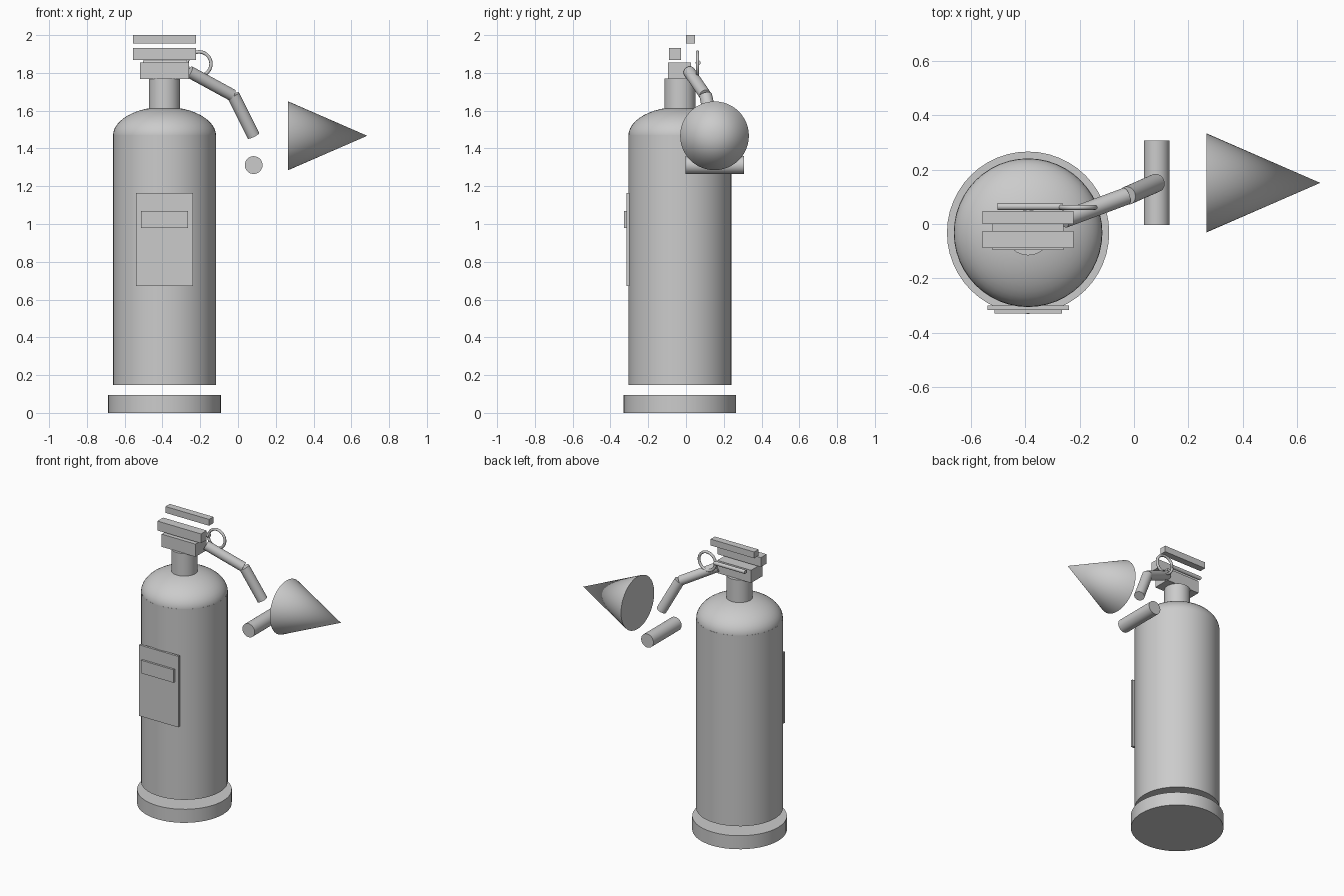
import bpy
from math import pi, radians
from mathutils import Vector

if "Cube" in bpy.data.objects:
    bpy.data.objects.remove(bpy.data.objects["Cube"])

CX, CY = -0.389, -0.032  # vertical axis of the tank


def finish(name, smooth=True):
    ob = bpy.context.object
    ob.name = name
    if smooth:
        bpy.ops.object.shade_smooth_by_angle(angle=radians(35))
    return ob


def box(name, x, y, z):
    """Box from (min, max) pairs."""
    bpy.ops.mesh.primitive_cube_add(size=1, location=[(a + b) / 2 for a, b in (x, y, z)])
    ob = finish(name, False)
    ob.scale = [b - a for a, b in (x, y, z)]
    bpy.ops.object.transform_apply(location=False, rotation=False, scale=True)
    return ob


def rod(name, a, b, r, tip=None, segs=48):
    """Cylinder from a to b, or a cone when tip is given."""
    a, b = Vector(a), Vector(b)
    d = b - a
    bpy.ops.mesh.primitive_cone_add(
        vertices=segs, radius1=r, radius2=r if tip is None else tip, depth=d.length,
        location=(a + b) / 2, rotation=d.to_track_quat('Z', 'Y').to_euler())
    return finish(name)


# Tank: foot ring, body, domed shoulder and neck
rod("base_ring", (CX, CY, 0), (CX, CY, 0.094), 0.298)
rod("tank_body", (CX, CY, 0.148), (CX, CY, 1.472), 0.273)
bpy.ops.mesh.primitive_uv_sphere_add(segments=48, ring_count=24, radius=1, location=(CX, CY, 1.467))
dome = finish("tank_shoulder")
dome.scale = (0.273, 0.273, 0.153)
bpy.ops.object.transform_apply(location=False, rotation=False, scale=True)
rod("neck", (CX, CY, 1.59), (CX, CY, 1.769), 0.083)

# Valve and squeeze handles
box("valve_block", (-0.519, -0.259), (-0.096, 0.027), (1.767, 1.855))
box("lower_handle", (-0.557, -0.222), (-0.089, -0.026), (1.868, 1.933))
box("upper_handle", (-0.557, -0.222), (0.0, 0.047), (1.956, 2.0))

# Safety pin and pull ring
rod("safety_pin", (-0.502, 0.064, 1.853), (-0.262, 0.064, 1.853), 0.013, segs=24)
bpy.ops.mesh.primitive_torus_add(
    major_radius=0.063, minor_radius=0.009, major_segments=48, minor_segments=12,
    location=(-0.206, 0.061, 1.848), rotation=(pi / 2, 0, 0))
finish("pull_ring")

# Hose, grip and discharge horn
rod("hose_upper", (-0.258, 0.017, 1.806), (-0.03, 0.102, 1.682), 0.032, segs=32)
rod("hose_lower", (-0.025, 0.104, 1.682), (0.082, 0.151, 1.467), 0.034, segs=32)
rod("hose_grip", (0.083, -0.003, 1.312), (0.083, 0.306, 1.312), 0.047)
rod("horn", (0.266, 0.151, 1.467), (0.684, 0.151, 1.467), 0.182, tip=0)

# Instruction panel on the front
box("label_panel", (-0.539, -0.238), (-0.315, -0.299), (0.672, 1.165))
box("label_strip", (-0.513, -0.265), (-0.329, -0.315), (0.98, 1.07))
